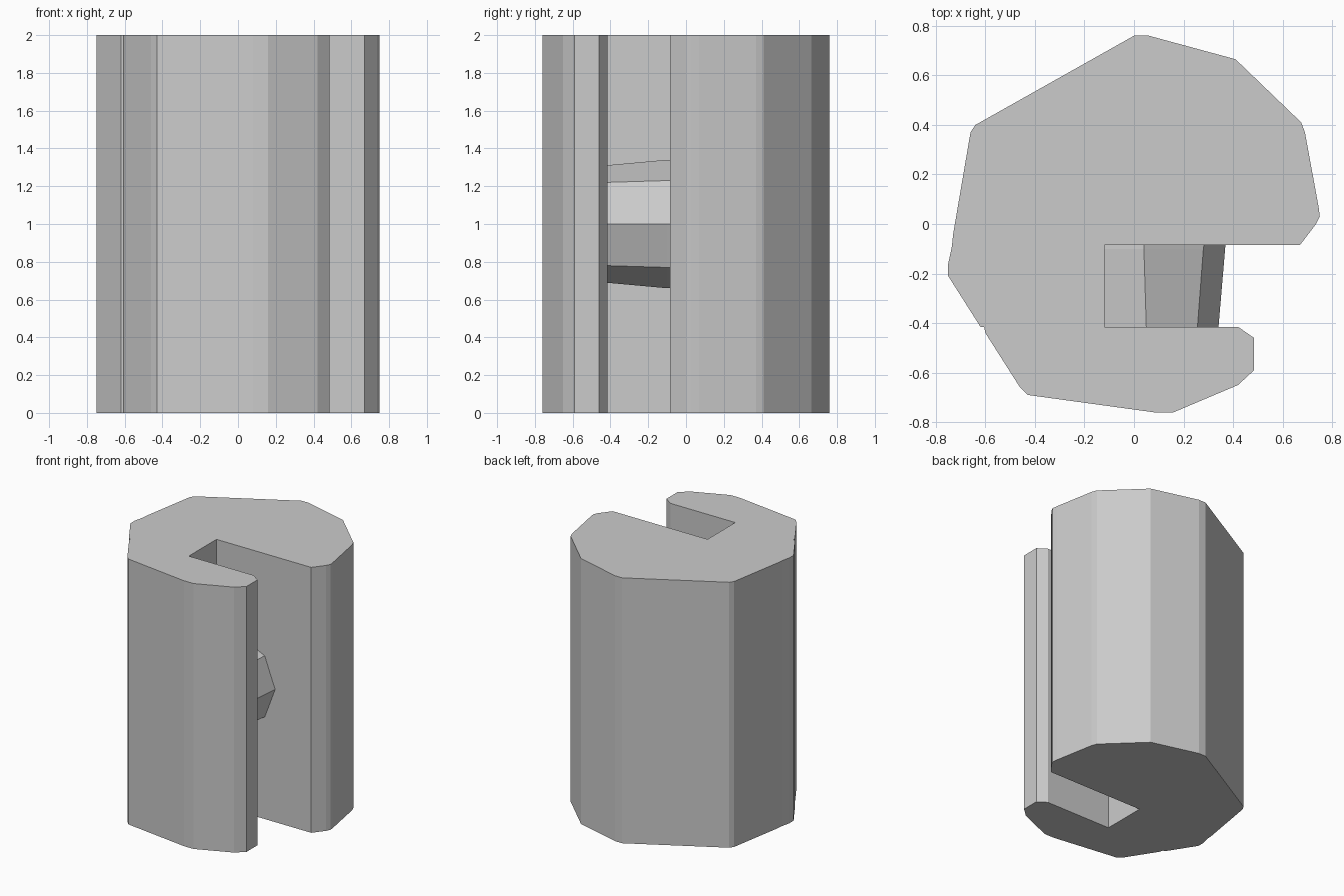
import bpy, bmesh

if "Cube" in bpy.data.objects:
    bpy.data.objects.remove(bpy.data.objects["Cube"])


def loft(name, rings):
    """Flat-shaded solid bridging equal-length rings of points."""
    bm = bmesh.new()
    loops = [[bm.verts.new(p) for p in ring] for ring in rings]
    n = len(loops[0])
    for a, b in zip(loops, loops[1:]):
        for i in range(n):
            j = (i + 1) % n
            bm.faces.new((a[i], a[j], b[j], b[i]))
    bm.faces.new(loops[0][::-1])
    bm.faces.new(loops[-1])
    bmesh.ops.recalc_face_normals(bm, faces=bm.faces)
    mesh = bpy.data.meshes.new(name)
    bm.to_mesh(mesh)
    bm.free()
    obj = bpy.data.objects.new(name, mesh)
    bpy.context.collection.objects.link(obj)
    return obj


# Slotted body: faceted outline with a full-height slot open to the right
outline = [
    (-0.12, -0.085), (0.67, -0.085), (0.735, 0.0), (0.75, 0.03), (0.745, 0.07),
    (0.69, 0.37), (0.675, 0.41), (0.41, 0.665), (0.06, 0.76), (0.0, 0.76),
    (-0.64, 0.40), (-0.66, 0.37), (-0.73, -0.04), (-0.735, -0.09),
    (-0.75, -0.16), (-0.75, -0.21), (-0.62, -0.415), (-0.605, -0.415),
    (-0.60, -0.44), (-0.46, -0.66), (-0.43, -0.69), (0.08, -0.76),
    (0.16, -0.76), (0.42, -0.65), (0.485, -0.59), (0.485, -0.46),
    (0.42, -0.415), (-0.12, -0.415)]
loft("slotted_body", [[(x, y, z) for x, y in outline] for z in (0, 2)])


# Faceted bump across the slot, symmetric above and below z = 1
def bump_ring(y, half):
    upper = half[:-1]
    tip = half[-1]
    pts = upper + [tip] + [(x, -h) for x, h in reversed(upper)]
    return [(x, y, 1 + h) for x, h in pts]


loft("slot_bump", [
    bump_ring(-0.43, [(-0.15, 0.27), (0.05, 0.31), (0.255, 0.22), (0.34, 0)]),
    bump_ring(-0.10, [(-0.15, 0.30), (0.04, 0.34), (0.28, 0.23), (0.368, 0)]),
    bump_ring(-0.07, [(-0.15, 0.30), (0.04, 0.34), (0.285, 0.23), (0.37, 0)])])
